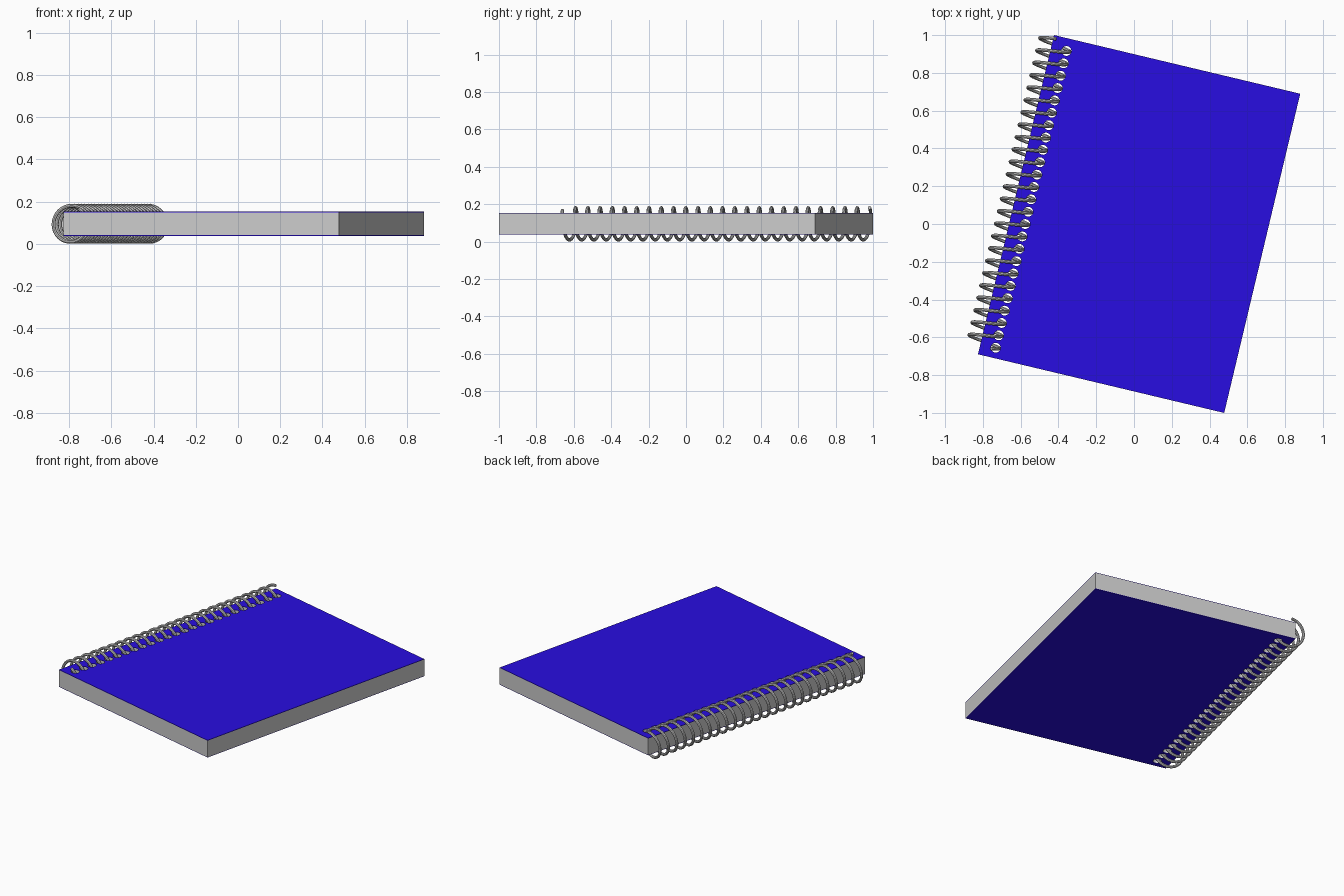
import bpy
from math import sin, cos, pi, radians
from mathutils import Matrix

if "Cube" in bpy.data.objects:
    bpy.data.objects.remove(bpy.data.objects["Cube"])

HALF_W, HALF_H = 0.670, 0.8685            # half sizes of the book
Z_BOTTOM, Z_TOP, COVER = 0.038, 0.152, 0.003
HOLES, HOLE_U, HOLE_R = 25, -0.5865, 0.026
V_FIRST, V_LAST = -0.813, 0.802
PITCH = (V_LAST - V_FIRST) / (HOLES - 1)
COIL_U, COIL_Z, COIL_R, WIRE_R = -0.654, 0.095, 0.086, 0.009
PLACE = Matrix.Translation((0.027, 0, 0)) @ Matrix.Rotation(radians(-13.4), 4, 'Z')


def add_spline(curve, points, cyclic):
    spline = curve.splines.new('POLY')
    spline.points.add(len(points) - 1)
    for p, co in zip(spline.points, points):
        p.co = (*co, 1)
    spline.use_cyclic_u = cyclic


def finish(name, curve, z=0.0, material=None):
    """Turn the curve into a placed mesh object."""
    obj = bpy.data.objects.new(name, curve)
    bpy.context.collection.objects.link(obj)
    obj.matrix_world = PLACE @ Matrix.Translation((0, 0, z))
    bpy.ops.object.select_all(action='DESELECT')
    obj.select_set(True)
    bpy.context.view_layer.objects.active = obj
    bpy.ops.object.convert(target='MESH')
    obj = bpy.context.object
    obj.name = name
    bpy.ops.object.shade_smooth_by_angle(angle=radians(35))
    if material:
        obj.data.materials.clear()
        obj.data.materials.append(material)
    return obj


def punched_sheet(name, z0, z1, material=None):
    """Rectangle with a row of round holes, extruded from z0 to z1."""
    curve = bpy.data.curves.new(name, 'CURVE')
    curve.dimensions = '2D'
    curve.fill_mode = 'BOTH'
    curve.extrude = (z1 - z0) / 2
    add_spline(curve, [(-HALF_W, -HALF_H, 0), (HALF_W, -HALF_H, 0),
                       (HALF_W, HALF_H, 0), (-HALF_W, HALF_H, 0)], True)
    for i in range(HOLES):
        v = V_FIRST + i * PITCH
        add_spline(curve, [(HOLE_U + HOLE_R * cos(k * pi / 10),
                            v + HOLE_R * sin(k * pi / 10), 0) for k in range(20)], True)
    return finish(name, curve, (z0 + z1) / 2, material)


blue = bpy.data.materials.new("cover_blue")
blue.diffuse_color = (0.022, 0.004, 0.75, 1)
blue.use_nodes = True
blue.node_tree.nodes["Principled BSDF"].inputs["Base Color"].default_value = blue.diffuse_color

# Page block and the two covers
punched_sheet("pages", Z_BOTTOM + COVER, Z_TOP - COVER)
punched_sheet("front_cover", Z_TOP - COVER, Z_TOP, blue)
punched_sheet("back_cover", Z_BOTTOM, Z_BOTTOM + COVER, blue)

# Spiral wire: starts above the first hole, ends over the spine past the last one
coil = bpy.data.curves.new("spiral_wire", 'CURVE')
coil.dimensions = '3D'
coil.fill_mode = 'FULL'
coil.bevel_depth = WIRE_R
coil.bevel_resolution = 2
coil.use_fill_caps = True
start, end = -58 / 360, HOLES - 1 + 0.75
steps = int((end - start) * 32)
path = []
for i in range(steps + 1):
    t = start + (end - start) * i / steps
    a = -2 * pi * t
    path.append((COIL_U + COIL_R * cos(a), V_FIRST + PITCH * t, COIL_Z + COIL_R * sin(a)))
add_spline(coil, path, False)
finish("spiral_wire", coil)
